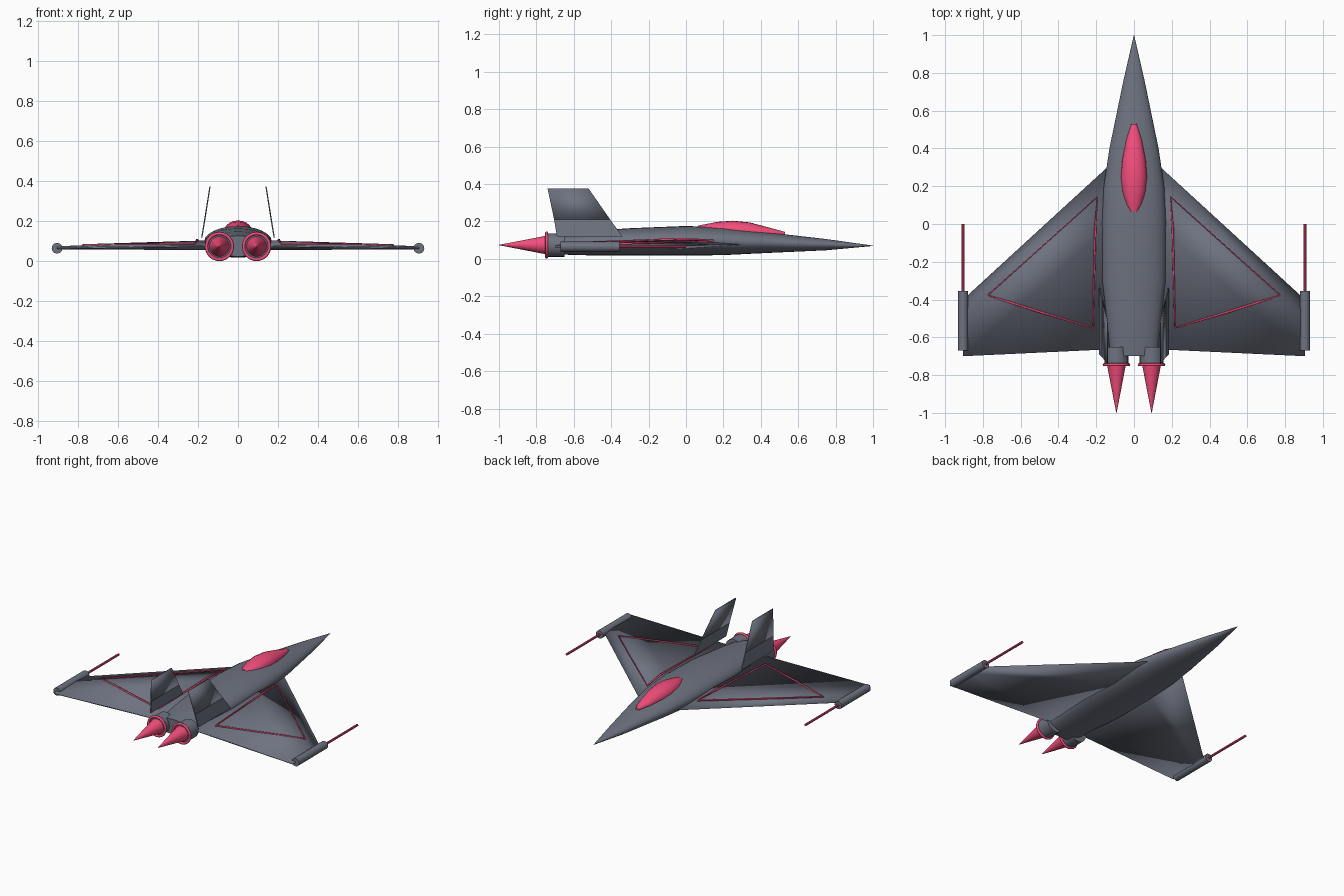
import bpy, bmesh
from math import sin, cos, pi, radians

if "Cube" in bpy.data.objects:
    bpy.data.objects.remove(bpy.data.objects["Cube"])


def material(name, rgb):
    m = bpy.data.materials.new(name)
    m.diffuse_color = (*rgb, 1)
    m.use_nodes = True
    m.node_tree.nodes["Principled BSDF"].inputs["Base Color"].default_value = m.diffuse_color
    return m


pink = material("pink", (0.90, 0.075, 0.20))
slate = material("slate", (0.155, 0.17, 0.215))


def loft(name, rings, mat=slate, mirror=False, angle=35):
    """Skin a row of equal-length point rings and cap both ends."""
    bm = bmesh.new()
    rows = [[bm.verts.new(p) for p in r] for r in rings]
    n = len(rows[0])
    for a, b in zip(rows, rows[1:]):
        for i in range(n):
            j = (i + 1) % n
            bm.faces.new((a[i], a[j], b[j], b[i]))
    bm.faces.new(rows[0])
    bm.faces.new(rows[-1])
    bmesh.ops.recalc_face_normals(bm, faces=bm.faces)
    me = bpy.data.meshes.new(name)
    bm.to_mesh(me)
    bm.free()
    ob = bpy.data.objects.new(name, me)
    bpy.context.collection.objects.link(ob)
    me.materials.append(mat)
    bpy.ops.object.select_all(action='DESELECT')
    bpy.context.view_layer.objects.active = ob
    ob.select_set(True)
    bpy.ops.object.shade_smooth_by_angle(angle=radians(angle))
    if mirror:
        ob.modifiers.new("mirror", 'MIRROR').use_mirror_merge = False
    return ob


def body(name, secs, x=0, n=24, **kw):
    """Loft ellipses along y; each section is (y, centre z, half width, half height)."""
    return loft(name, [[(x + rx * cos(2 * pi * i / n), y, z + rz * sin(2 * pi * i / n))
                        for i in range(n)] for y, z, rx, rz in secs], **kw)


# Fuselage
body("fuselage", [(-0.70, 0.076, 0.125, 0.052), (-0.52, 0.084, 0.142, 0.065),
                  (-0.30, 0.091, 0.168, 0.073), (0.00, 0.097, 0.170, 0.079),
                  (0.20, 0.094, 0.160, 0.074), (0.40, 0.088, 0.130, 0.058),
                  (0.75, 0.076, 0.058, 0.030), (1.00, 0.070, 0.001, 0.001)])

# Canopy
body("canopy", [(0.065, 0.160, 0.020, 0.018), (0.10, 0.157, 0.042, 0.028),
                (0.17, 0.152, 0.062, 0.046), (0.25, 0.149, 0.070, 0.055),
                (0.34, 0.145, 0.062, 0.050), (0.45, 0.139, 0.040, 0.027),
                (0.53, 0.135, 0.014, 0.009)], n=20, mat=pink)

# Wings: thin diamond sections at root and tip, shaded smooth all round
def section(x, le, te, zc, t):
    ridge = le - 0.32 * (le - te)
    return [(x, le, zc), (x, ridge, zc + t), (x, te, zc + 0.004),
            (x, te, zc - 0.004), (x, ridge, zc - 0.7 * t)]

loft("wing", [section(0.10, 0.338, -0.662, 0.077, 0.030),
              section(0.905, -0.40, -0.70, 0.066, 0.009)], mirror=True, angle=180)

# Wing tip pods and guns
body("wingtip_pod", [(-0.67, 0.065, 0.027, 0.027), (-0.355, 0.065, 0.027, 0.027)],
     x=0.905, n=12, mirror=True)
body("wingtip_gun", [(-0.36, 0.065, 0.008, 0.008), (0.0, 0.065, 0.008, 0.008)],
     x=0.905, n=10, mirror=True, mat=pink)

# Pink triangle trim on the wing tops
for side, s in (("left", -1), ("right", 1)):
    cu = bpy.data.curves.new("wing_trim_" + side, 'CURVE')
    cu.dimensions = '3D'
    cu.bevel_depth = 0.006
    cu.bevel_resolution = 1
    sp = cu.splines.new('POLY')
    pts = [(0.193, 0.145, 0.098), (0.775, -0.378, 0.080), (0.65, -0.417, 0.083),
           (0.50, -0.465, 0.084), (0.217, -0.55, 0.087), (0.205, -0.02, 0.107)]
    sp.points.add(len(pts) - 1)
    for p, (x, y, z) in zip(sp.points, pts):
        p.co = (s * x, y, z, 1)
    sp.use_cyclic_u = True
    cu.materials.append(pink)
    bpy.context.collection.objects.link(bpy.data.objects.new("wing_trim_" + side, cu))

# Tail fins leaning inward: flat root panel and smooth upper blade
def fin_ring(x, front, back, z, t=0.003):
    return [(x + t, front, z), (x + t, back, z), (x - t, back, z), (x - t, front, z)]

fin_mid = fin_ring(0.166, -0.405, -0.705, 0.21)
loft("tail_fin_root", [fin_ring(0.181, -0.34, -0.69, 0.12), fin_mid], mirror=True)
loft("tail_fin_blade", [fin_mid, fin_ring(0.140, -0.52, -0.74, 0.375)],
     mirror=True, angle=180)

# Engines: housing, glowing ring and exhaust cone
EX, EZ = 0.093, 0.074
body("engine_housing", [(-0.745, EZ, 0.063, 0.063), (-0.65, EZ, 0.063, 0.063)],
     x=EX, mirror=True)
body("exhaust_cone", [(-1.0, EZ, 0.001, 0.001), (-0.74, EZ, 0.051, 0.051)],
     x=EX, mirror=True, mat=pink)
for side, s in (("left", -1), ("right", 1)):
    bpy.ops.mesh.primitive_torus_add(major_radius=0.065, minor_radius=0.008,
                                     major_segments=28, minor_segments=8,
                                     location=(s * EX, -0.745, EZ), rotation=(pi / 2, 0, 0))
    ring = bpy.context.object
    ring.name = "exhaust_ring_" + side
    ring.data.materials.append(pink)
    bpy.ops.object.shade_smooth_by_angle(angle=radians(60))
